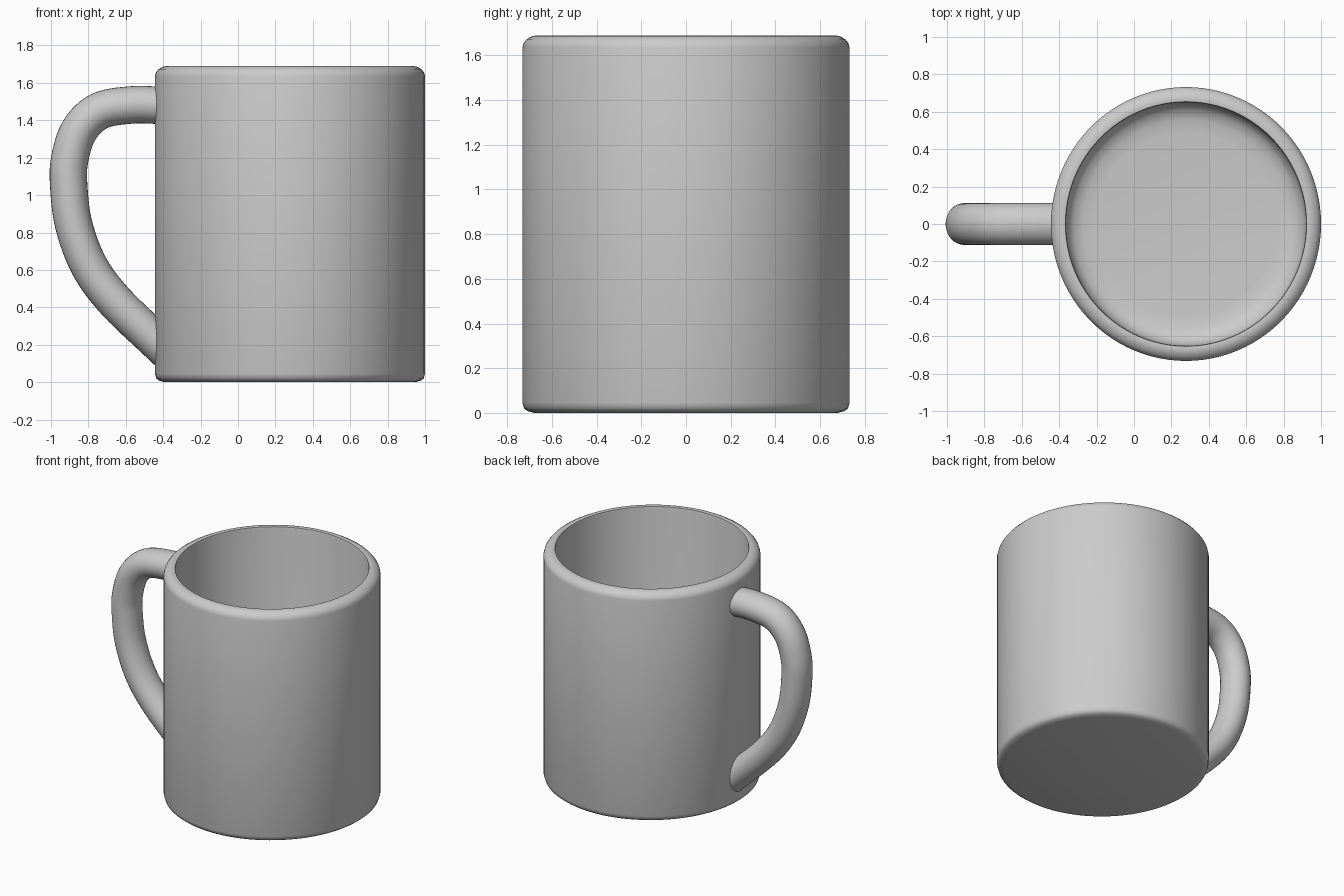
import bpy, bmesh, math
from mathutils import Vector

if "Cube" in bpy.data.objects:
    bpy.data.objects.remove(bpy.data.objects["Cube"])

def finish(bm, name, angle):
    bmesh.ops.recalc_face_normals(bm, faces=bm.faces)
    mesh = bpy.data.meshes.new(name)
    bm.to_mesh(mesh)
    bm.free()
    ob = bpy.data.objects.new(name, mesh)
    bpy.context.collection.objects.link(ob)
    bpy.ops.object.select_all(action='DESELECT')
    ob.select_set(True)
    bpy.context.view_layer.objects.active = ob
    bpy.ops.object.shade_smooth_by_angle(angle=math.radians(angle))
    return ob

def loft(rings, name, angle):
    """Join equal-sized rings of points and cap both ends."""
    bm = bmesh.new()
    loops = [[bm.verts.new(p) for p in r] for r in rings]
    n = len(loops[0])
    for a, b in zip(loops, loops[1:]):
        for i in range(n):
            j = (i + 1) % n
            bm.faces.new((a[i], a[j], b[j], b[i]))
    bm.faces.new(loops[0])
    bm.faces.new(loops[-1])
    return finish(bm, name, angle)

# Cup body: outside wall, sloping rim, inside wall and rounded floor
profile = [(0.67, 0.0), (0.70, 0.008), (0.715, 0.02), (0.722, 0.045),
           (0.722, 1.635), (0.717, 1.655), (0.703, 1.673), (0.68, 1.686),
           (0.66, 1.69), (0.645, 1.688), (0.642, 1.675), (0.642, 0.19),
           (0.63, 0.145), (0.60, 0.11), (0.55, 0.092), (0.48, 0.085)]
SIDES = 96
angles = [2 * math.pi * i / SIDES for i in range(SIDES)]
loft([[Vector((0.278 + r * math.cos(a), 1.014 * r * math.sin(a), z)) for a in angles]
      for r, z in profile], "cup_body", 50)

# Handle: round tube swept along a smooth path, ends cut flat inside the wall
path = [Vector((x, 0, z)) for x, z in
        [(-0.41, 1.48), (-0.57, 1.482), (-0.74, 1.45), (-0.85, 1.345), (-0.90, 1.19),
         (-0.905, 1.05), (-0.878, 0.84), (-0.795, 0.62), (-0.655, 0.43), (-0.41, 0.195)]]
pts = [2 * path[0] - path[1]] + path + [2 * path[-1] - path[-2]]
centres = []
for k in range(1, len(pts) - 2):
    p0, p1, p2, p3 = pts[k - 1:k + 3]
    for s in range(6):
        t = s / 6
        centres.append(0.5 * (2 * p1 + (p2 - p0) * t + (2 * p0 - 5 * p1 + 4 * p2 - p3) * t * t
                              + (3 * p1 - p0 - 3 * p2 + p3) * t ** 3))
centres.append(path[-1])
rings = []
last = len(centres) - 1
for i, c in enumerate(centres):
    tangent = (centres[min(i + 1, last)] - centres[max(i - 1, 0)]).normalized()
    side = Vector((0, 1, 0))
    up = tangent.cross(side)
    ring = [c + 0.112 * math.cos(2 * math.pi * k / 32) * side
            + 0.1 * math.sin(2 * math.pi * k / 32) * up for k in range(32)]
    # Keep every ring on or outside the cut plane
    ring = [p + tangent * ((-0.41 - p.x) / tangent.x) if p.x > -0.41 or i in (0, last) else p
            for p in ring]
    rings.append(ring)
loft(rings, "handle", 60)
